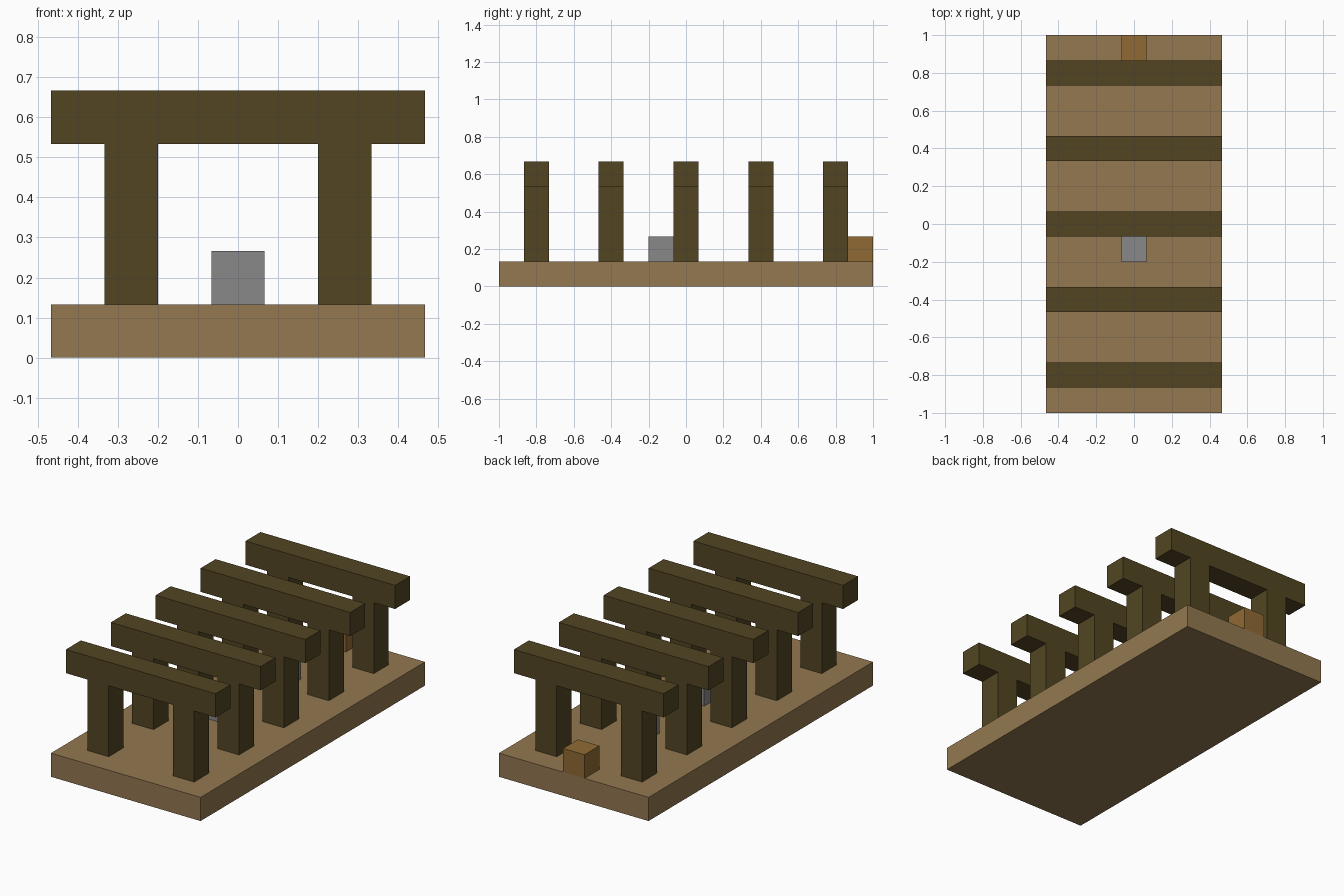
import bpy

cube = bpy.data.objects.get("Cube")
if cube:
    bpy.data.objects.remove(cube, do_unlink=True)

U = 2 / 15  # block module


def srgb(r, g, b):
    conv = lambda c: c / 12.92 if c <= 0.04045 else ((c + 0.055) / 1.055) ** 2.4
    return tuple(conv(c / 255) for c in (r, g, b)) + (1.0,)


def material(name, rgb):
    mat = bpy.data.materials.new(name)
    mat.use_nodes = True
    mat.diffuse_color = srgb(*rgb)
    bsdf = mat.node_tree.nodes["Principled BSDF"]
    bsdf.inputs["Base Color"].default_value = mat.diffuse_color
    bsdf.inputs["Roughness"].default_value = 0.9
    return mat


def block(name, centre, size, mat):
    """Box placed by x/y centre and bottom z, all in block modules."""
    x, y, z = centre
    bpy.ops.mesh.primitive_cube_add(size=1, location=(x * U, y * U, (z + size[2] / 2) * U))
    obj = bpy.context.object
    obj.name = name
    obj.scale = [s * U for s in size]
    bpy.ops.object.transform_apply(location=False, rotation=False, scale=True)
    obj.data.materials.append(mat)
    return obj


tan_wood = material("tan wood", (147, 120, 80))
dark_wood = material("dark wood", (82, 69, 34))
stone = material("grey stone", (136, 136, 136))
amber = material("amber wood", (144, 106, 52))

# Base slab
block("base", (0, 0, 0), (7, 15, 1), tan_wood)

# Row of five arches, each two posts and a beam
for i in range(5):
    y = 3 * (i - 2) * 2 * 0.5
    for side, label in ((-1, "right"), (1, "left")):
        block(f"{label}_post_{i + 1}", (side * 2, y, 1), (1, 1, 3), dark_wood)
    block(f"beam_{i + 1}", (0, y, 4), (7, 1, 1), dark_wood)

    # Stone under the fourth arch
    if i == 3:
        block("rear_stone", (0, y, 1), (1, 1, 1), stone)

# Stone just ahead of the middle arch, and the block at the back edge
block("middle_stone", (0, -1, 1), (1, 1, 1), stone)
block("back_block", (0, 7, 1), (1, 1, 1), amber)
